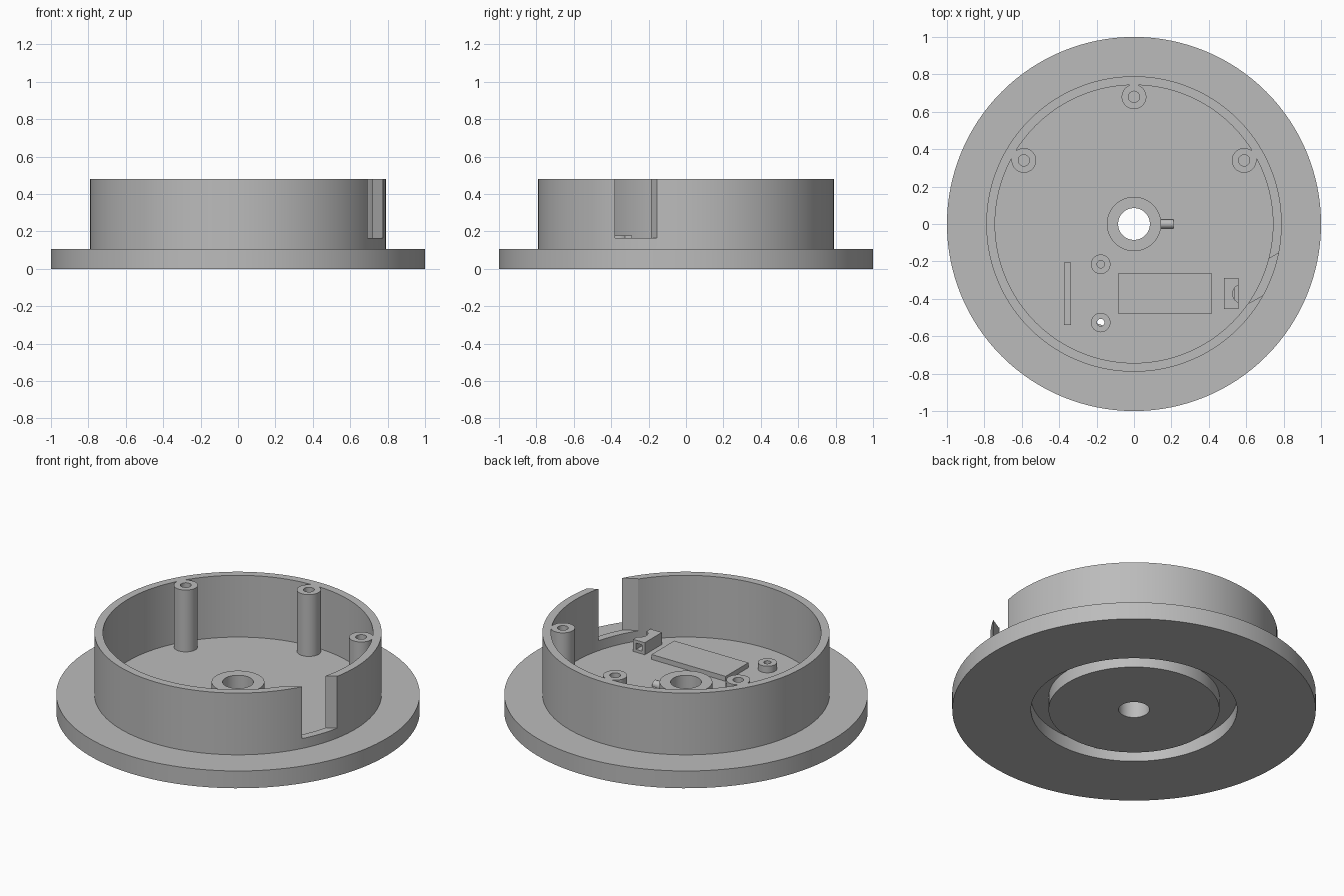
import bpy, bmesh, math
from mathutils import Matrix, Vector

if "Cube" in bpy.data.objects:
    bpy.data.objects.remove(bpy.data.objects["Cube"], do_unlink=True)

GREY = (0.5, 0.5, 0.5, 1)
mat = bpy.data.materials.new("plain grey")
mat.use_nodes = True
mat.diffuse_color = GREY
mat.node_tree.nodes["Principled BSDF"].inputs["Base Color"].default_value = GREY

FLOOR, RIM = 0.105, 0.48


def finish(name, bm):
    bmesh.ops.recalc_face_normals(bm, faces=bm.faces)
    me = bpy.data.meshes.new(name)
    bm.to_mesh(me)
    bm.free()
    me.materials.append(mat)
    ob = bpy.data.objects.new(name, me)
    bpy.context.collection.objects.link(ob)
    return ob


def lathe(name, profile, at=(0, 0), steps=48):
    """Revolve a closed (radius, z) profile about a vertical axis."""
    bm = bmesh.new()
    verts = [bm.verts.new((r, 0, z)) for r, z in profile]
    edges = [bm.edges.new((verts[i - 1], verts[i])) for i in range(len(verts))]
    bmesh.ops.spin(bm, geom=verts + edges, cent=(0, 0, 0), axis=(0, 0, 1),
                   angle=math.tau, steps=steps, use_merge=True)
    bmesh.ops.remove_doubles(bm, verts=bm.verts, dist=1e-5)
    bmesh.ops.translate(bm, verts=bm.verts, vec=(*at, 0))
    return finish(name, bm)


def box(name, lo, hi, turn=0):
    bm = bmesh.new()
    lo, hi = Vector(lo), Vector(hi)
    m = (Matrix.Translation((lo + hi) / 2) @ Matrix.Rotation(turn, 4, 'Z')
         @ Matrix.Diagonal((*(hi - lo), 1)))
    bmesh.ops.create_cube(bm, size=1, matrix=m)
    return finish(name, bm)


def rod(name, centre, radius, length, axis='Z', segments=32):
    bm = bmesh.new()
    turn = Matrix.Rotation(math.pi / 2, 4, 'Y') if axis == 'X' else Matrix()
    bmesh.ops.create_cone(bm, cap_ends=True, segments=segments, radius1=radius,
                          radius2=radius, depth=length,
                          matrix=Matrix.Translation(centre) @ turn)
    return finish(name, bm)


def cut(target, cutter):
    cutter.hide_render = True
    mod = target.modifiers.new("cut", 'BOOLEAN')
    mod.operation = 'DIFFERENCE'
    mod.solver = 'EXACT'
    mod.object = cutter
    bpy.context.view_layer.objects.active = target
    bpy.ops.object.modifier_apply(modifier=mod.name)
    bpy.data.objects.remove(cutter, do_unlink=True)


# flanged cup with central hub, through bore and groove underneath
housing = lathe("housing", [
    (0.085, 0), (0.47, 0), (0.47, 0.08), (0.567, 0.08), (0.567, 0), (1, 0),
    (1, FLOOR), (0.79, FLOOR), (0.79, RIM), (0.743, RIM), (0.743, FLOOR),
    (0.145, FLOOR), (0.145, 0.18), (0.085, 0.18)], steps=128)

# slanted slot through the wall
cut(housing, box("slot_cutter", (0.56, -0.357, 0.165), (0.86, -0.204, 0.6),
                 math.radians(30)))
parts = [housing]

# tall screw posts against the wall, with blind holes
for i, deg in enumerate((30, 90, 150)):
    a = math.radians(deg)
    parts.append(lathe(f"screw_post_{i + 1}", [
        (0, FLOOR - 0.01), (0.066, FLOOR - 0.01), (0.066, RIM), (0.03, RIM),
        (0.03, 0.25), (0, 0.25)], at=(0.68 * math.cos(a), 0.68 * math.sin(a))))

# short bosses, drilled down into the base plate
for i, y in enumerate((-0.215, -0.527)):
    cut(housing, rod("drill", (-0.178, y, 0.115), 0.02, 0.11))
    parts.append(lathe(f"short_boss_{i + 1}", [
        (0.02, FLOOR - 0.01), (0.052, FLOOR - 0.01), (0.052, 0.145),
        (0.02, 0.145)], at=(-0.178, y), steps=32))

# raised pad, rib and hub pin on the floor
parts.append(box("raised_pad", (-0.083, -0.48, 0.095), (0.415, -0.262, 0.135)))
parts.append(box("rib", (-0.373, -0.54, 0.095), (-0.336, -0.207, 0.145)))
parts.append(rod("hub_pin", (0.17, 0, 0.11), 0.025, 0.08, 'X'))

# hollow socket block with a rounded notch in its outer side
socket = box("socket_block", (0.48, -0.455, 0.1), (0.558, -0.29, 0.178))
cut(socket, box("tunnel_cutter", (0.5, -0.5, 0.122), (0.538, -0.25, 0.16)))
cut(socket, rod("notch_cutter", (0.577, -0.373, 0.19), 0.05, 0.1))
parts.append(socket)

# smooth round walls, crisp edges
bpy.ops.object.select_all(action='DESELECT')
for ob in parts:
    ob.select_set(True)
bpy.context.view_layer.objects.active = housing
bpy.ops.object.shade_smooth_by_angle(angle=math.radians(30))
